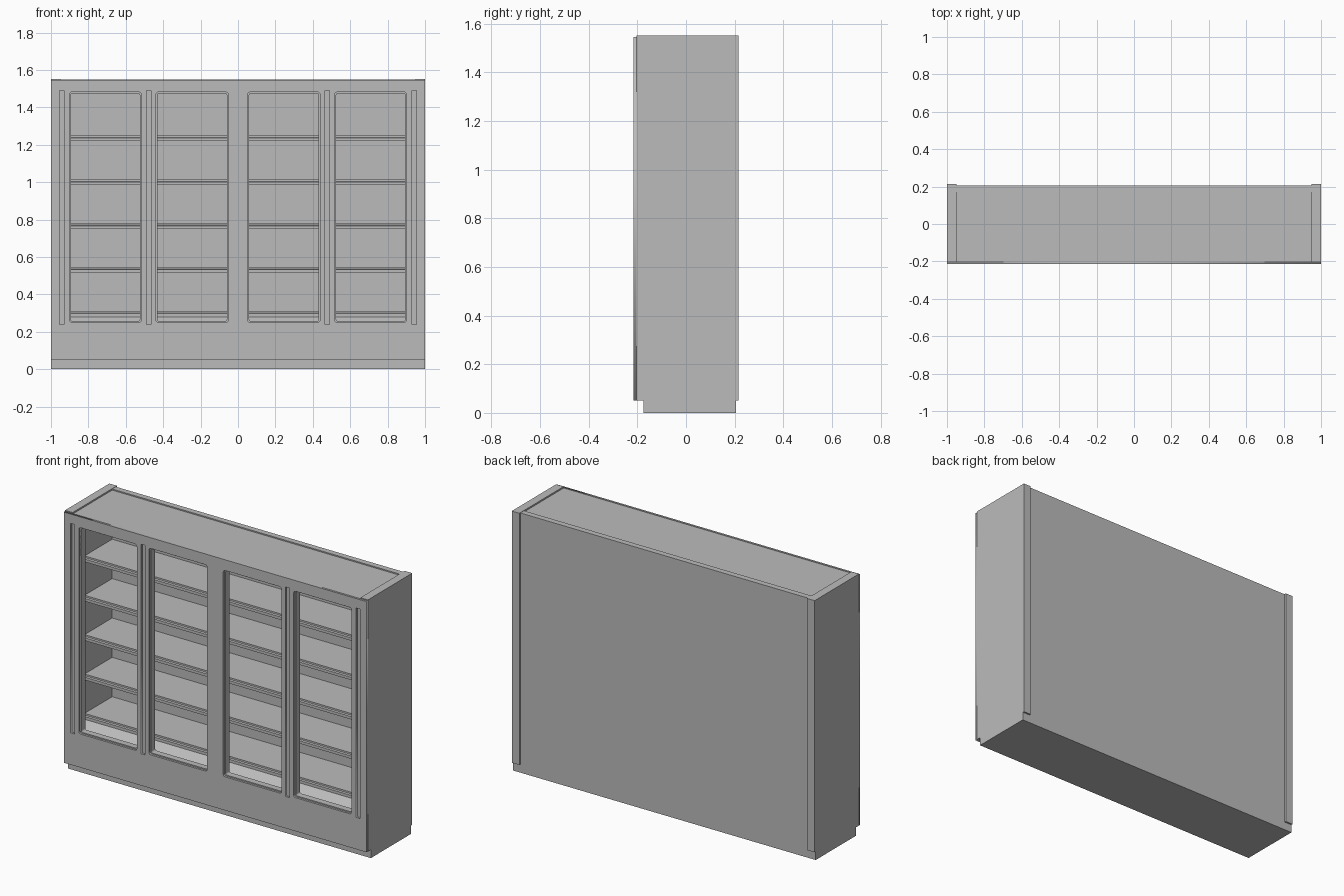
import bpy
import bmesh
import math

cube = bpy.data.objects.get("Cube")
if cube:
    bpy.data.objects.remove(cube, do_unlink=True)

grey = bpy.data.materials.new("plain grey")
grey.use_nodes = True
grey.diffuse_color = (0.5, 0.5, 0.5, 1)
grey.node_tree.nodes["Principled BSDF"].inputs["Base Color"].default_value = (0.5, 0.5, 0.5, 1)

INNER = 0.95              # half width between the end panels
FRONT, BACK = -0.215, 0.205


def prism(name, profile, x0, x1):
    """Extrude a (y, z) outline along x."""
    bm = bmesh.new()
    face = bm.faces.new([bm.verts.new((x0, y, z)) for y, z in profile])
    new = bmesh.ops.extrude_face_region(bm, geom=[face])["geom"]
    verts = [v for v in new if isinstance(v, bmesh.types.BMVert)]
    bmesh.ops.translate(bm, verts=verts, vec=(x1 - x0, 0, 0))
    bmesh.ops.recalc_face_normals(bm, faces=bm.faces)
    mesh = bpy.data.meshes.new(name)
    bm.to_mesh(mesh)
    bm.free()
    mesh.materials.append(grey)
    obj = bpy.data.objects.new(name, mesh)
    bpy.context.collection.objects.link(obj)
    return obj


def box(name, x0, x1, y0, y1, z0, z1):
    return prism(name, [(y0, z0), (y1, z0), (y1, z1), (y0, z1)], x0, x1)


def rounded_rect(x0, x1, z0, z1, r=0.0):
    if r == 0:
        return [(x0, z0), (x1, z0), (x1, z1), (x0, z1)]
    corners = [(x1 - r, z1 - r), (x0 + r, z1 - r), (x0 + r, z0 + r), (x1 - r, z0 + r)]
    points = []
    for i, (cx, cz) in enumerate(corners):
        for k in range(4):
            a = math.pi / 2 * (i + k / 3)
            points.append((cx + r * math.cos(a), cz + r * math.sin(a)))
    return points


def plate(name, outlines, y0, y1):
    """Upright plate: first outline is the rim, the rest are holes."""
    curve = bpy.data.curves.new(name, "CURVE")
    curve.dimensions = "2D"
    curve.fill_mode = "BOTH"
    curve.extrude = (y1 - y0) / 2
    for points in outlines:
        spline = curve.splines.new("POLY")
        spline.points.add(len(points) - 1)
        for p, (x, z) in zip(spline.points, points):
            p.co = (x, z, 0, 1)
        spline.use_cyclic_u = True
    curve.materials.append(grey)
    obj = bpy.data.objects.new(name, curve)
    obj.rotation_euler = (math.pi / 2, 0, 0)
    obj.location.y = (y0 + y1) / 2
    bpy.context.collection.objects.link(obj)
    bpy.ops.object.select_all(action="DESELECT")
    obj.select_set(True)
    bpy.context.view_layer.objects.active = obj
    bpy.ops.object.convert(target="MESH")


# Plinth, lower body, roof and back
box("plinth", -1, 1, -0.175, BACK, 0, 0.05)
box("lower_body", -INNER, INNER, -0.165, 0.17, 0.05, 0.22)
box("roof", -INNER, INNER, -0.203, 0.17, 1.49, 1.543)
box("back_panel", -INNER, INNER, 0.17, BACK, 0.05, 1.55)

# End panels
for side, x0, x1 in (("right", -1, -INNER), ("left", INNER, 1)):
    box(side + "_end_panel", x0, x1, -0.203, 0.215, 0.05, 1.552)

# Door fronts with windows and grooves, and the set-in window frames behind
windows = [(-0.9, -0.518), (-0.438, -0.053), (0.053, 0.438), (0.518, 0.9)]
grooves = [(-0.955, -0.93), (-0.49, -0.464), (0.464, 0.49), (0.93, 0.955)]
rim = rounded_rect(-1, 1, 0.05, 1.546)
holes = [rounded_rect(a, b, 0.25, 1.482, 0.012) for a, b in windows]
slots = [rounded_rect(a, b, 0.24, 1.49) for a, b in grooves]
plate("door_front", [rim] + holes + slots, FRONT, -0.203)
g = 0.007
holes = [rounded_rect(a + g, b - g, 0.25 + g, 1.482 - g, 0.009) for a, b in windows]
plate("window_frames", [rounded_rect(-INNER, INNER, 0.05, 1.49)] + holes, -0.203, -0.165)
for side, x0, x1 in (("right", -1, -INNER), ("left", INNER, 1)):
    box(side + "_frame_post", x0, x1, -0.2035, -0.2, 0.05, 1.546)

# Sloping sill below the lowest shelf
prism("sloping_sill", [(-0.165, 0.22), (0.17, 0.22), (0.17, 0.285), (-0.085, 0.285)],
      -INNER, INNER)

# Shelves with a stepped front rail
for i in range(5):
    z = 0.31 + 0.235 * i
    prism("shelf_%d" % (i + 1),
          [(0.17, z), (-0.09, z), (-0.09, z - 0.01), (-0.1, z - 0.013),
           (-0.1, z - 0.03), (-0.085, z - 0.03), (-0.085, z - 0.02), (0.17, z - 0.02)],
          -INNER, INNER)
